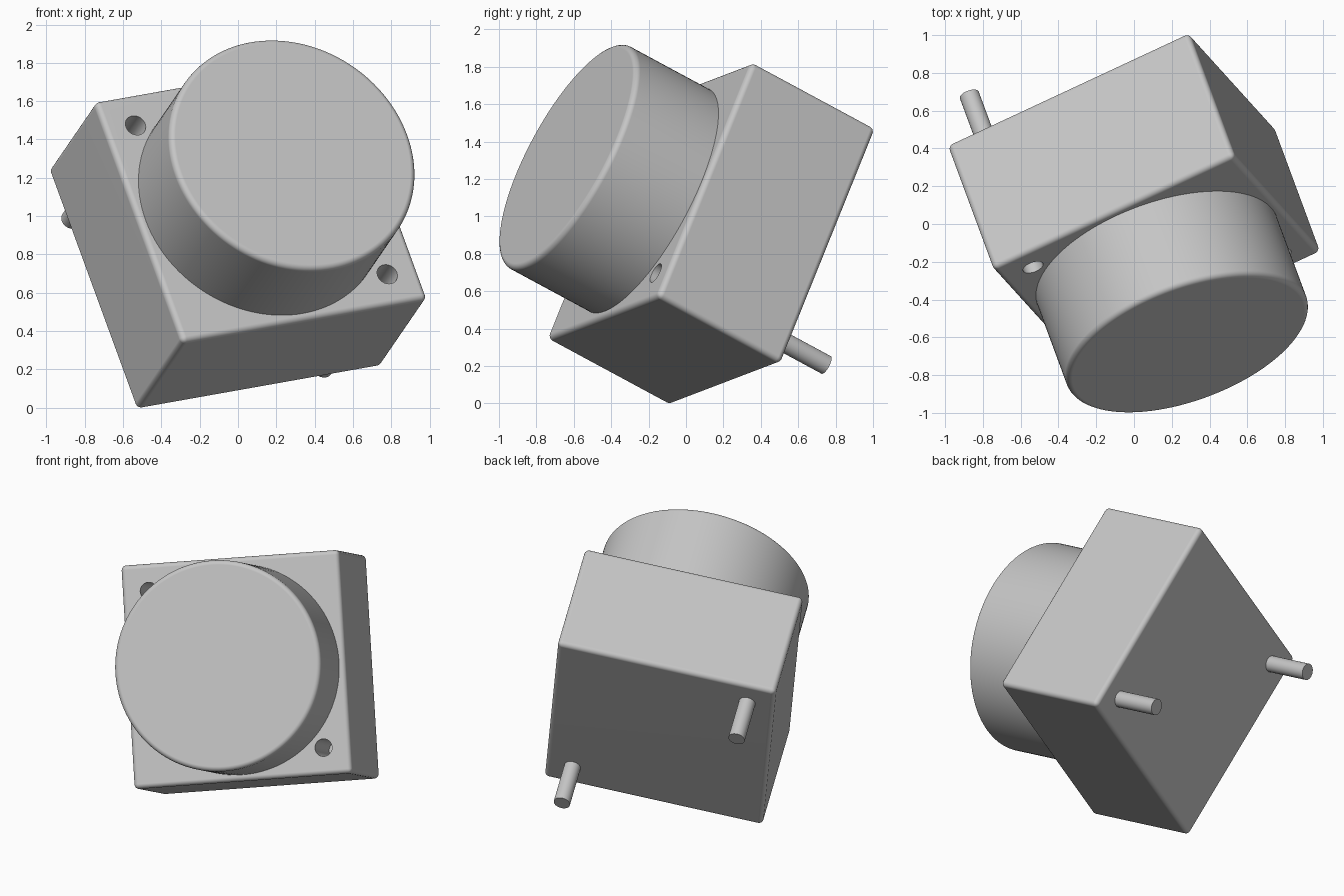
import bpy
import bmesh
from math import radians
from mathutils import Matrix, Vector

cube = bpy.data.objects.get("Cube")
if cube:
    bpy.data.objects.remove(cube, do_unlink=True)

# Sizes
SIDE, DEPTH, FILLET = 1.43, 0.79, 0.03
CAP_R, CAP_H = 0.675, 0.53
CORNER, PIN_R, PIN_LEN = 0.54, 0.053, 0.30
HOLE_R, HOLE_DEPTH = 0.056, 0.40
SINK = 0.02

# Tilted frame: local x runs along the face, y up the face, z out of the front
u = Vector((0.895, 0.417, 0.159)).normalized()
v = Vector((-0.32, 0.355, 0.878))
v = (v - u * v.dot(u)).normalized()
w = u.cross(v)
FRAME = Matrix.Translation((0, 0.135, 0.907)) @ Matrix((u, v, w)).transposed().to_4x4()

grey = bpy.data.materials.new("plain grey")
grey.use_nodes = True
colour = (0.56, 0.56, 0.56, 1)
grey.diffuse_color = colour
grey.node_tree.nodes["Principled BSDF"].inputs["Base Color"].default_value = colour


def make(name, bm):
    mesh = bpy.data.meshes.new(name)
    bm.to_mesh(mesh)
    bm.free()
    mesh.materials.append(grey)
    obj = bpy.data.objects.new(name, mesh)
    obj.matrix_world = FRAME
    bpy.context.collection.objects.link(obj)
    return obj


def cylinder(name, x, y, z0, z1, radius, sides, fillet=0):
    bm = bmesh.new()
    bmesh.ops.create_cone(bm, cap_ends=True, segments=sides, radius1=radius,
                          radius2=radius, depth=z1 - z0,
                          matrix=Matrix.Translation((x, y, (z0 + z1) / 2)))
    if fillet:
        rim = [e for e in bm.edges if all(p.co.z > z1 - 0.001 for p in e.verts)]
        bmesh.ops.bevel(bm, geom=rim, offset=fillet, segments=5,
                        profile=0.5, affect='EDGES')
    return make(name, bm)


def smooth(obj):
    obj.data.shade_smooth()
    obj.data.set_sharp_from_angle(angle=radians(32))
    mod = obj.modifiers.new("even shading", 'WEIGHTED_NORMAL')
    mod.keep_sharp = True


# Rounded square block
bm = bmesh.new()
bmesh.ops.create_cube(bm, size=1, matrix=Matrix.Diagonal((SIDE, SIDE, DEPTH, 1)))
bmesh.ops.bevel(bm, geom=bm.edges[:], offset=FILLET, segments=5,
                profile=0.5, affect='EDGES')
block = make("block", bm)

# Blind holes in two opposite front corners
front, back = DEPTH / 2, -DEPTH / 2
for s in (-1, 1):
    cutter = cylinder("hole_cutter", s * CORNER, -s * CORNER,
                      front - HOLE_DEPTH, front + 0.1, HOLE_R, 40)
    cutter.hide_render = True
    mod = block.modifiers.new("hole", 'BOOLEAN')
    mod.operation = 'DIFFERENCE'
    mod.solver = 'EXACT'
    mod.object = cutter
    bpy.context.view_layer.objects.active = block
    bpy.ops.object.modifier_apply(modifier=mod.name)
    bpy.data.objects.remove(cutter, do_unlink=True)
smooth(block)

# Round cap on the front, with a softened rim
smooth(cylinder("round_cap", 0, 0, front - SINK, front + CAP_H, CAP_R, 128, FILLET))

# Locating pins at the back, in line with the holes
for s, side in ((-1, "right"), (1, "left")):
    smooth(cylinder(side + "_pin", s * CORNER, -s * CORNER,
                    back - PIN_LEN, back + SINK, PIN_R, 40))
